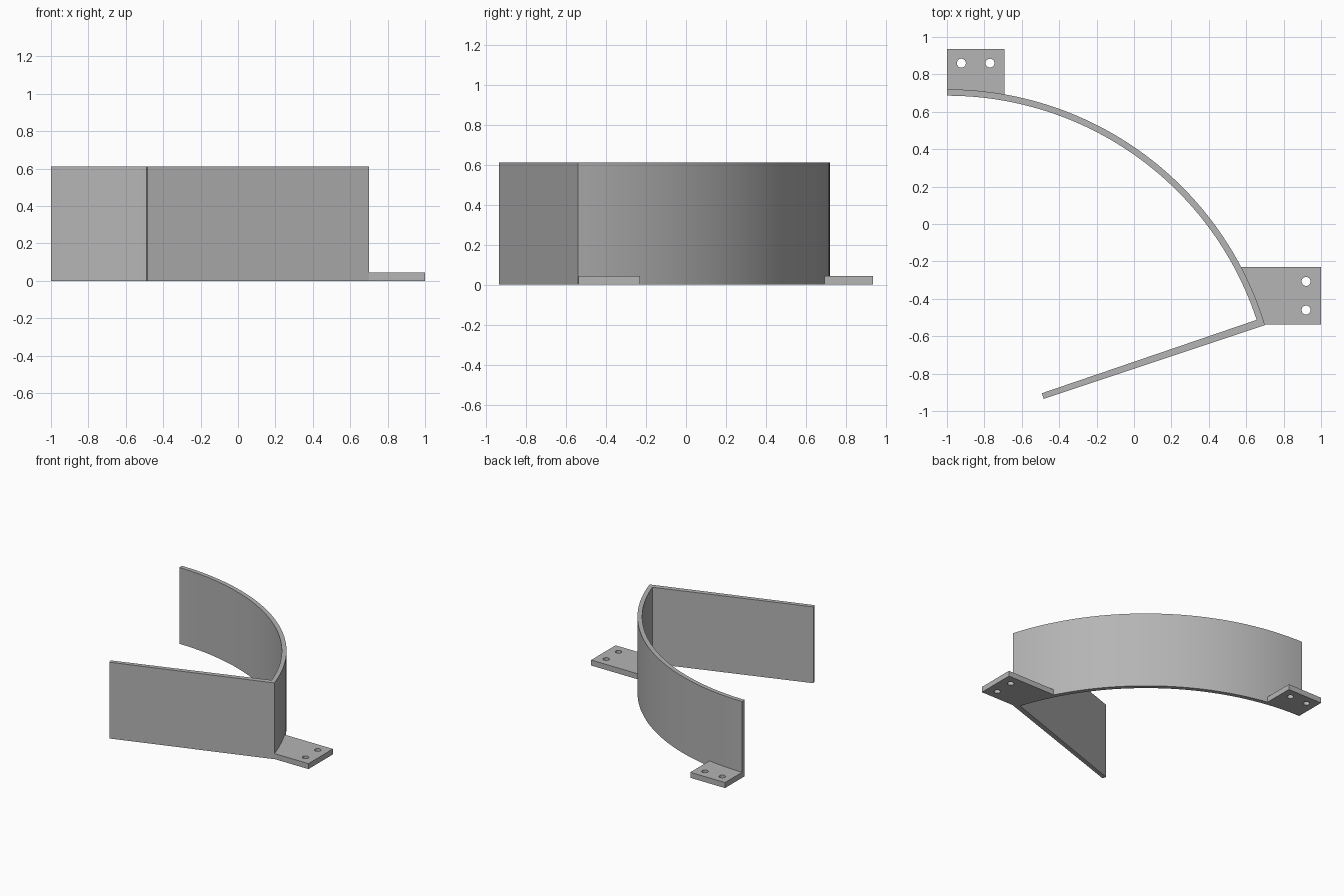
import bpy, bmesh, math
from mathutils import Vector

cube = bpy.data.objects.get("Cube")
if cube:
    bpy.data.objects.remove(cube, do_unlink=True)

CENTRE = Vector((-1.0, -1.057))
R_OUT, R_IN = 1.777, 1.743
HEIGHT, TAB_HEIGHT = 0.61, 0.044
SEGMENTS = 48

grey = bpy.data.materials.new("plain_grey")
grey.use_nodes = True
colour = (0.46, 0.46, 0.46, 1)
grey.diffuse_color = colour
grey.node_tree.nodes["Principled BSDF"].inputs["Base Color"].default_value = colour


def arc(radius, start, end, steps):
    """Points on the wall's circle between two angles in radians."""
    angles = [start + (end - start) * i / steps for i in range(steps + 1)]
    return [CENTRE + radius * Vector((math.cos(a), math.sin(a))) for a in angles]


def activate(obj):
    bpy.ops.object.select_all(action='DESELECT')
    obj.select_set(True)
    bpy.context.view_layer.objects.active = obj


# Curved wall that turns sharply into a straight panel
def make_wall():
    outer = arc(R_OUT, math.pi / 2, math.radians(16.9), SEGMENTS)
    inner = arc(R_IN, math.pi / 2, math.radians(18.2), SEGMENTS)
    outer.append(Vector((-0.483, -0.935)))
    inner.append(Vector((-0.493, -0.905)))

    bm = bmesh.new()
    rows = [[bm.verts.new((p.x, p.y, 0)) for p in side] for side in (outer, inner)]
    for i in range(len(outer) - 1):
        bm.faces.new((rows[0][i], rows[0][i + 1], rows[1][i + 1], rows[1][i]))
    top = bmesh.ops.extrude_face_region(bm, geom=bm.faces[:])["geom"]
    verts = [g for g in top if isinstance(g, bmesh.types.BMVert)]
    bmesh.ops.translate(bm, verts=verts, vec=(0, 0, HEIGHT))
    bmesh.ops.recalc_face_normals(bm, faces=bm.faces[:])
    mesh = bpy.data.meshes.new("curved_wall")
    bm.to_mesh(mesh)
    bm.free()
    mesh.materials.append(grey)
    wall = bpy.data.objects.new("curved_wall", mesh)
    bpy.context.collection.objects.link(wall)
    activate(wall)
    bpy.ops.object.shade_smooth_by_angle(angle=math.radians(30))


# Flat mounting tab with round screw holes
def make_tab(name, outline, holes):
    circle = [Vector((math.cos(a), math.sin(a))) * 0.024
              for a in (math.tau * i / 24 for i in range(24))]
    loops = [outline] + [[Vector(h) + c for c in circle] for h in holes]
    curve = bpy.data.curves.new(name, 'CURVE')
    curve.dimensions = '2D'
    curve.fill_mode = 'BOTH'
    curve.extrude = TAB_HEIGHT / 2
    for loop in loops:
        spline = curve.splines.new('POLY')
        spline.points.add(len(loop) - 1)
        for point, p in zip(spline.points, loop):
            point.co = (p[0], p[1], 0, 1)
        spline.use_cyclic_u = True
    curve.materials.append(grey)
    tab = bpy.data.objects.new(name, curve)
    tab.location.z = TAB_HEIGHT / 2
    bpy.context.collection.objects.link(tab)
    activate(tab)
    bpy.ops.object.convert(target='MESH')
    bm = bmesh.new()
    bm.from_mesh(tab.data)
    bmesh.ops.remove_doubles(bm, verts=bm.verts[:], dist=0.0005)
    bmesh.ops.recalc_face_normals(bm, faces=bm.faces[:])
    for face in bm.faces:
        face.smooth = False
    bm.to_mesh(tab.data)
    bm.free()


make_wall()

# Tabs follow the wall on their inner edge
r_tab = R_OUT - 0.008
back_edge = arc(r_tab, math.pi / 2, math.acos(0.307 / r_tab), 10)
make_tab("back_tab", back_edge + [(-0.693, 0.935), (-1, 0.935)],
         [(-0.923, 0.86), (-0.77, 0.86)])

side_edge = arc(r_tab, math.asin(0.827 / r_tab), math.asin(0.519 / r_tab), 10)
make_tab("side_tab", side_edge + [(1, -0.538), (1, -0.23)],
         [(0.92, -0.307), (0.92, -0.46)])
